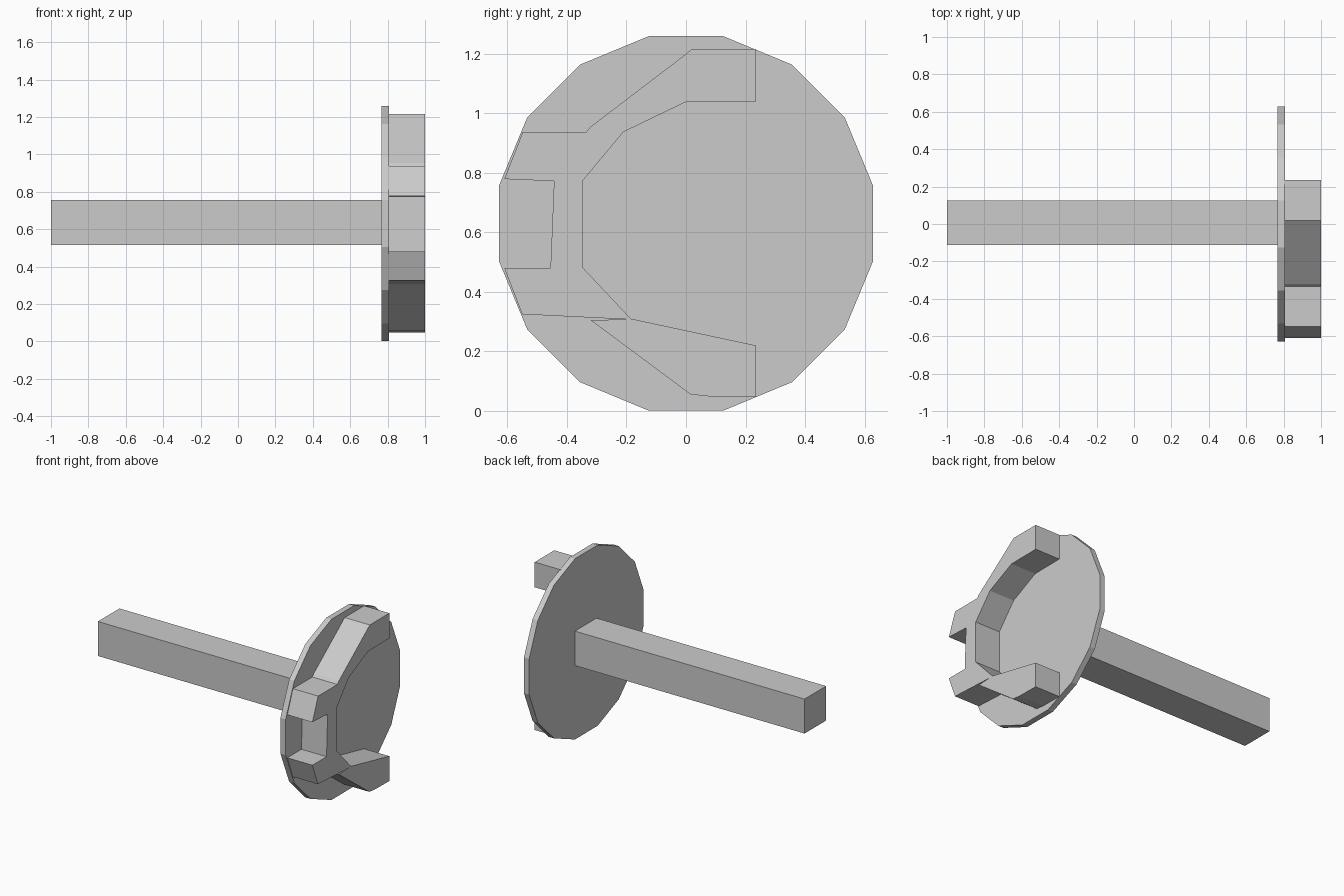
import bpy, bmesh, math

if "Cube" in bpy.data.objects:
    bpy.data.objects.remove(bpy.data.objects["Cube"])


def prism(name, outline, x0, x1):
    """Extrude a (y, z) outline along x from x0 to x1."""
    bm = bmesh.new()
    face = bm.faces.new([bm.verts.new((x0, y, z)) for y, z in outline])
    ext = bmesh.ops.extrude_face_region(bm, geom=[face])
    moved = [v for v in ext["geom"] if isinstance(v, bmesh.types.BMVert)]
    bmesh.ops.translate(bm, verts=moved, vec=(x1 - x0, 0, 0))
    bmesh.ops.recalc_face_normals(bm, faces=bm.faces)
    mesh = bpy.data.meshes.new(name)
    bm.to_mesh(mesh)
    bm.free()
    obj = bpy.data.objects.new(name, mesh)
    bpy.context.collection.objects.link(obj)
    return obj


# Square shaft
prism("shaft", [(-0.112, 0.515), (0.125, 0.515), (0.125, 0.755), (-0.112, 0.755)],
      -1.0, 0.78)

# Sixteen-sided disc with flats at top and bottom
radius, centre_z, sides = 0.641, 0.63, 16
angles = [2 * math.pi * (i + 0.5) / sides for i in range(sides)]
prism("disc", [(radius * math.cos(a), centre_z + radius * math.sin(a)) for a in angles],
      0.767, 0.807)

# Raised C-shaped bit with two outward teeth
bit_outline = [
    # inner edge, top to bottom
    (0.235, 1.215), (0.235, 1.04), (0.0, 1.038), (-0.21, 0.937),
    (-0.348, 0.772), (-0.348, 0.483), (-0.185, 0.31), (0.235, 0.22),
    # lower arm, narrow slit under the lower tooth
    (0.235, 0.047), (0.08, 0.049), (0.015, 0.056), (-0.32, 0.305), (-0.2, 0.308),
    # lower tooth, gap, upper tooth
    (-0.55, 0.325), (-0.61, 0.48), (-0.455, 0.48), (-0.443, 0.772),
    (-0.61, 0.779), (-0.548, 0.937),
    # upper arm
    (-0.335, 0.937), (-0.32, 0.955), (-0.035, 1.172), (0.02, 1.215),
]
prism("raised_bit", bit_outline, 0.80, 1.0)
